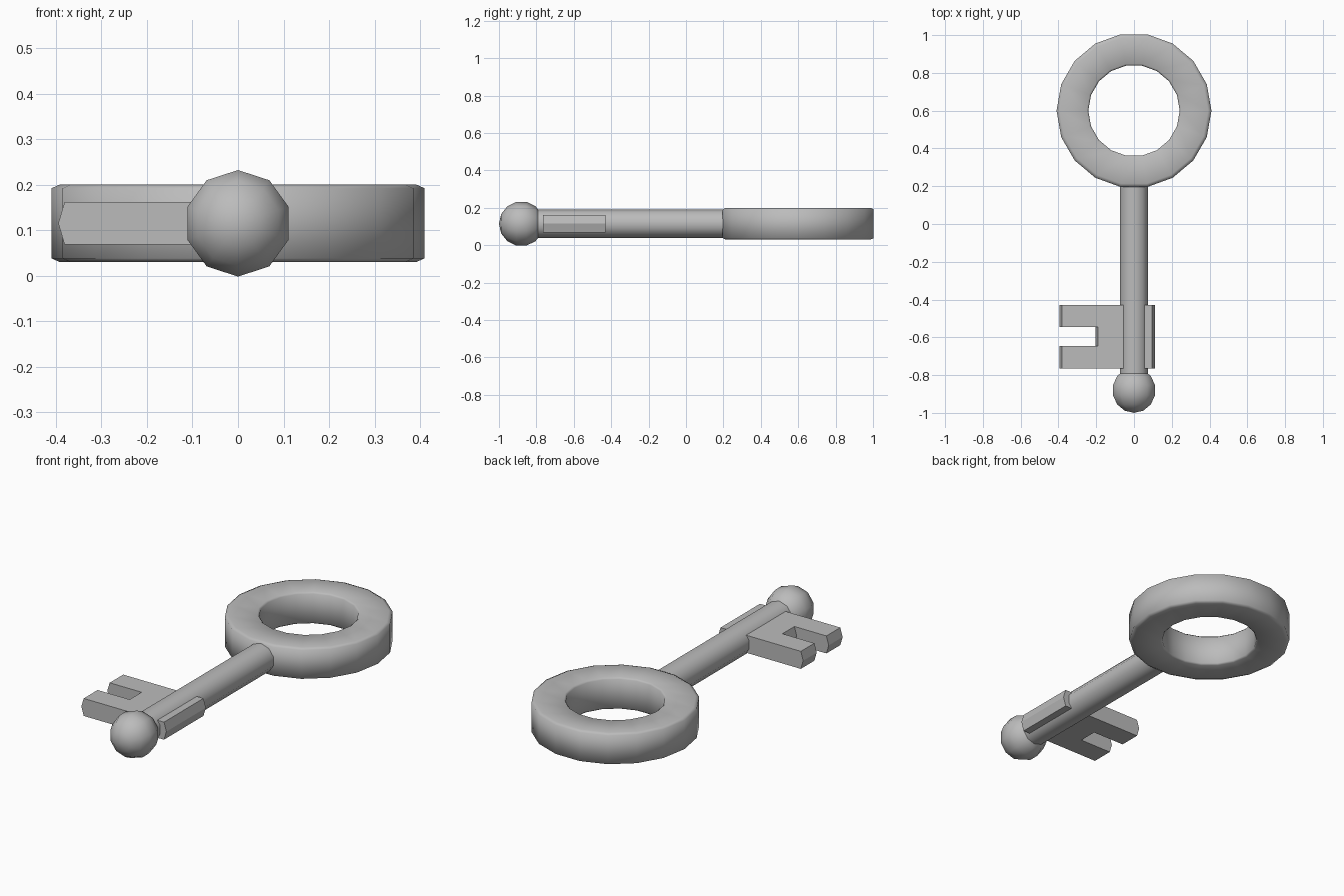
import bpy, bmesh, math
from mathutils import Matrix

if "Cube" in bpy.data.objects:
    bpy.data.objects.remove(bpy.data.objects["Cube"])

MID = 0.115  # height of the key's centre line

metal = bpy.data.materials.new("grey metal")
metal.use_nodes = True
grey = (0.5, 0.5, 0.5, 1)
metal.diffuse_color = grey
metal.node_tree.nodes["Principled BSDF"].inputs["Base Color"].default_value = grey


def finish(name, bm, angle):
    bmesh.ops.recalc_face_normals(bm, faces=bm.faces)
    mesh = bpy.data.meshes.new(name)
    bm.to_mesh(mesh)
    bm.free()
    mesh.materials.append(metal)
    ob = bpy.data.objects.new(name, mesh)
    bpy.context.collection.objects.link(ob)
    bpy.ops.object.select_all(action='DESELECT')
    ob.select_set(True)
    bpy.context.view_layer.objects.active = ob
    if angle:
        bpy.ops.object.shade_smooth_by_angle(angle=math.radians(angle))
    return ob


def along_y(y):
    return Matrix.Translation((0, y, MID)) @ Matrix.Rotation(math.pi / 2, 4, 'X')


# Ring handle: bevelled section swept round an 18-sided circle
def ring_handle(sides=18, outer=0.41, inner=0.242, half=0.085, bev=0.018, drop=0.008):
    section = [(outer, drop - half), (outer, half - drop), (outer - bev, half),
               (inner + bev / 2, half), (inner, half - drop), (inner, drop - half),
               (inner + bev / 2, -half), (outer - bev, -half)]
    bm = bmesh.new()
    loops = []
    for i in range(sides):
        a = math.tau * i / sides
        loops.append([bm.verts.new((r * math.cos(a), 0.6 + r * math.sin(a), MID + z))
                      for r, z in section])
    n = len(section)
    for i in range(sides):
        p, q = loops[i], loops[(i + 1) % sides]
        for j in range(n):
            k = (j + 1) % n
            bm.faces.new((p[j], q[j], q[k], p[k]))
    finish("ring_handle", bm, 80)


ring_handle()

# Shaft
bm = bmesh.new()
bmesh.ops.create_cone(bm, cap_ends=True, segments=10, radius1=0.077, radius2=0.077,
                      depth=1.04, matrix=along_y(-0.31))
finish("shaft", bm, 40)

# Ball tip
bm = bmesh.new()
bmesh.ops.create_uvsphere(bm, u_segments=10, v_segments=7, radius=0.12,
                          matrix=along_y(-0.88))
finish("ball_tip", bm, 60)


# Key bit parts: slabs along y whose outer side comes to a shallow ridge
def slab(name, x_in, x_out, y0, y1, half=0.047, ridge=0.014):
    shoulder = x_out - math.copysign(ridge, x_out)
    profile = [(x_in, -half), (shoulder, -half), (x_out, 0), (shoulder, half), (x_in, half)]
    bm = bmesh.new()
    face = bm.faces.new([bm.verts.new((x, y0, MID + z)) for x, z in profile])
    ext = bmesh.ops.extrude_face_region(bm, geom=[face], use_keep_orig=True)
    verts = [g for g in ext["geom"] if isinstance(g, bmesh.types.BMVert)]
    bmesh.ops.translate(bm, verts=verts, vec=(0, y1 - y0, 0))
    finish(name, bm, 0)


slab("bit_web", 0, -0.205, -0.647, -0.545)
slab("front_tooth", 0, -0.395, -0.765, -0.647)
slab("rear_tooth", 0, -0.395, -0.545, -0.43)
slab("back_rib", 0, 0.11, -0.765, -0.43)
